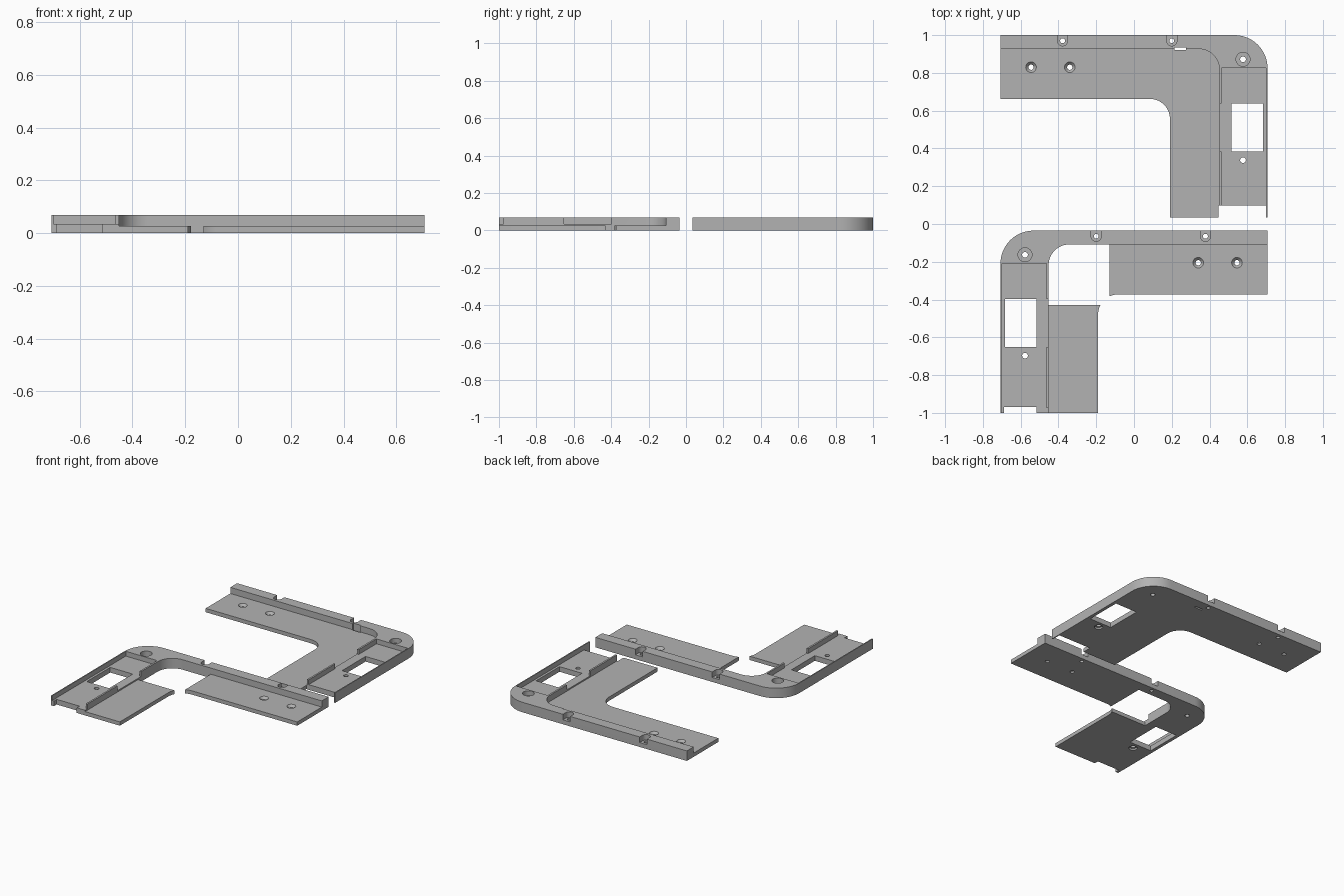
import bpy, bmesh, math

if "Cube" in bpy.data.objects:
    bpy.data.objects.remove(bpy.data.objects["Cube"])

H, TRAY, BAY = 0.068, 0.026, 0.035   # full height, tray floor, bay floor

grey = bpy.data.materials.new("mid grey")
grey.diffuse_color = (0.45, 0.45, 0.45, 1)
grey.use_nodes = True
grey.node_tree.nodes["Principled BSDF"].inputs["Base Color"].default_value = grey.diffuse_color


def arc(cx, cy, r, a0, a1, n=14):
    return [(cx + r * math.cos(math.radians(a0 + (a1 - a0) * i / n)),
             cy + r * math.sin(math.radians(a0 + (a1 - a0) * i / n))) for i in range(n + 1)]


def rect(x0, x1, y0, y1):
    return [(x0, y0), (x1, y0), (x1, y1), (x0, y1)]


def prism(name, pts, z0, z1, top=None):
    """Extrude an outline; an optional top outline makes a taper."""
    bm = bmesh.new()
    a = [bm.verts.new((x, y, z0)) for x, y in pts]
    b = [bm.verts.new((x, y, z1)) for x, y in (top or pts)]
    n = len(a)
    bm.faces.new(a[::-1])
    bm.faces.new(b)
    for i in range(n):
        bm.faces.new((a[i], a[(i + 1) % n], b[(i + 1) % n], b[i]))
    bmesh.ops.recalc_face_normals(bm, faces=bm.faces)
    me = bpy.data.meshes.new(name)
    bm.to_mesh(me)
    bm.free()
    ob = bpy.data.objects.new(name, me)
    bpy.context.collection.objects.link(ob)
    return ob


def circle(x, y, r, n=24):
    return arc(x, y, r, 0, 360 - 360 / n, n - 1)


def cut(body, pts, z0=-0.1, z1=0.2, top=None):
    tool = prism("cutter", pts, z0, z1, top)
    tool.hide_render = True
    mod = body.modifiers.new("cut", 'BOOLEAN')
    mod.operation, mod.solver, mod.object = 'DIFFERENCE', 'EXACT', tool
    bpy.context.view_layer.objects.active = body
    bpy.ops.object.modifier_apply(modifier=mod.name)
    bpy.data.objects.remove(tool)


def bracket(name):
    # L-shaped slab with a rounded outer and inner corner
    outline = ([(0.19, 0.035), (0.707, 0.035)] + arc(0.532, 0.825, 0.175, 0, 90)
               + [(-0.707, 1.0), (-0.707, 0.662)] + arc(0.085, 0.557, 0.105, 90, 0))
    body = prism(name, outline, 0, H)
    # stepped tray floor inside the long wall and corner
    cut(body, [(-1, 0), (0.452, 0)] + arc(0.342, 0.817, 0.11, 0, 90) + [(-1, 0.927)], TRAY)
    # recessed bay, rail gap, window
    cut(body, rect(0.464, 0.700, -0.1, 0.827), BAY)
    cut(body, rect(0.43, 0.48, 0.383, 0.637), BAY)
    cut(body, rect(0.515, 0.684, 0.384, 0.637))
    # bay screw hole, widened underneath
    cut(body, circle(0.577, 0.338, 0.015))
    cut(body, circle(0.577, 0.338, 0.027), -0.01, 0.012)
    # corner screw hole with counterbore
    cut(body, circle(0.577, 0.872, 0.015))
    cut(body, circle(0.577, 0.872, 0.037), 0.035, 0.2)
    # U-shaped screw seats in the long wall
    for x in (-0.378, 0.2):
        cut(body, [(x + 0.027, 1.1)] + arc(x, 0.97, 0.027, 0, -180) + [(x - 0.027, 1.1)], 0.03)
        cut(body, circle(x, 0.97, 0.013))
    # countersunk tray holes
    for x in (-0.545, -0.34):
        cut(body, circle(x, 0.83, 0.014))
        cut(body, circle(x, 0.83, 0.012), 0.008, TRAY + 0.002, circle(x, 0.83, 0.03))
    return body


# Rear bracket: open bay end and a small slot by the wall
rear = bracket("rear_corner_bracket")
cut(rear, rect(0.447, 0.700, -0.1, 0.098))
cut(rear, rect(0.215, 0.275, 0.922, 0.934))

# Front bracket: large opening in the tray, small notch at the bay end
front = bracket("front_corner_bracket")
cut(front, [(0.13, 0.605), (0.452, 0.605)] + arc(0.342, 0.817, 0.11, 0, 90)
    + [(0.13, 0.927)])
cut(front, rect(0.515, 0.687, -0.1, 0.065))
cut(front, rect(0.44, 0.48, -0.1, 0.06), BAY)

# Mirror the front bracket across x and slide it forward
bm = bmesh.new()
bm.from_mesh(front.data)
for v in bm.verts:
    v.co.x, v.co.y = -v.co.x, v.co.y - 1.035
bmesh.ops.reverse_faces(bm, faces=bm.faces)
bm.to_mesh(front.data)
bm.free()

for ob in (rear, front):
    ob.data.materials.clear()
    ob.data.materials.append(grey)
    for p in ob.data.polygons:
        p.material_index = 0
    bpy.ops.object.select_all(action='DESELECT')
    ob.select_set(True)
    bpy.context.view_layer.objects.active = ob
    bpy.ops.object.shade_smooth_by_angle(angle=math.radians(30))
